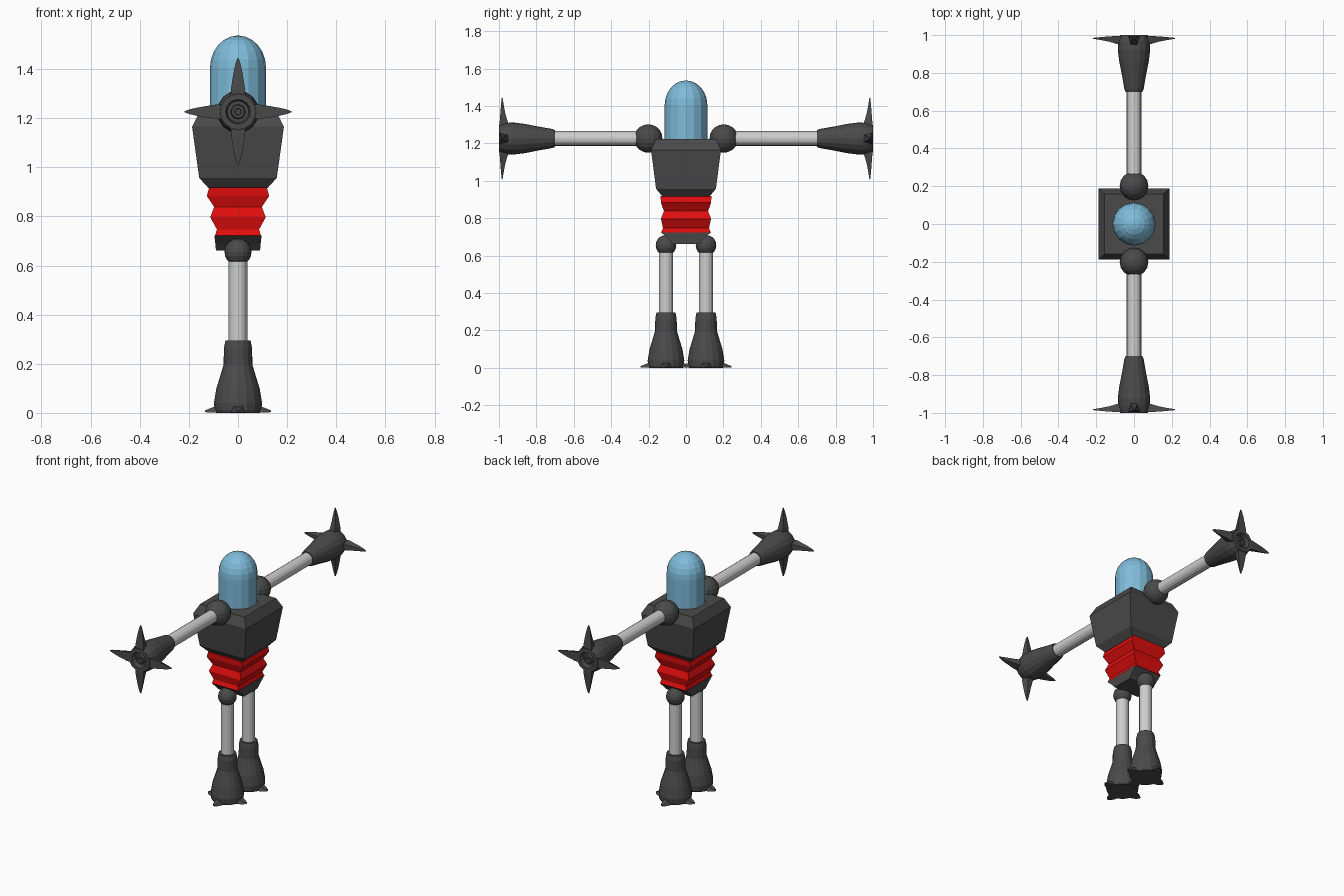
import bpy, bmesh, math
from mathutils import Matrix, Vector

if "Cube" in bpy.data.objects:
    bpy.data.objects.remove(bpy.data.objects["Cube"])


def material(name, rgb):
    m = bpy.data.materials.new(name)
    m.diffuse_color = (*rgb, 1)
    m.use_nodes = True
    m.node_tree.nodes["Principled BSDF"].inputs["Base Color"].default_value = m.diffuse_color
    return m


DARK = material("dark grey", (0.068, 0.068, 0.068))
STEEL = material("light grey", (0.62, 0.62, 0.62))
RED = material("red", (0.75, 0.004, 0.004))
BLUE = material("sky blue", (0.21, 0.5, 0.7))


def finish(bm, name, mat, matrix=Matrix()):
    bmesh.ops.remove_doubles(bm, verts=bm.verts, dist=1e-5)
    bmesh.ops.recalc_face_normals(bm, faces=bm.faces)
    me = bpy.data.meshes.new(name)
    bm.to_mesh(me)
    bm.free()
    me.materials.append(mat)
    ob = bpy.data.objects.new(name, me)
    ob.matrix_world = matrix
    bpy.context.collection.objects.link(ob)
    return ob


def skin(bm, rings):
    """Join successive rings of points and cap both ends."""
    loops = [[bm.verts.new(p) for p in ring] for ring in rings]
    n = len(loops[0])
    for a, b in zip(loops, loops[1:]):
        for i in range(n):
            j = (i + 1) % n
            bm.faces.new((a[i], a[j], b[j], b[i]))
    bm.faces.new(loops[0])
    bm.faces.new(loops[-1])


def lathe(name, profile, mat, matrix=Matrix(), n=16):
    """Revolve (radius, height) points about local z."""
    bm = bmesh.new()
    skin(bm, [[(r * math.cos(2 * math.pi * i / n), r * math.sin(2 * math.pi * i / n), h)
               for i in range(n)] for r, h in profile])
    return finish(bm, name, mat, matrix)


def box_loft(name, sections, mat):
    """Stack rectangles given as (z, half x, half y)."""
    bm = bmesh.new()
    skin(bm, [[(x, y, z), (-x, y, z), (-x, -y, z), (x, -y, z)] for z, x, y in sections])
    return finish(bm, name, mat)


def ball(name, r, loc):
    bm = bmesh.new()
    bmesh.ops.create_uvsphere(bm, u_segments=16, v_segments=10, radius=r)
    return finish(bm, name, DARK, Matrix.Translation(loc))


def blades(name, sections, matrix):
    """Four tapering fins; sections are (radius, half width, low, high)."""
    bm = bmesh.new()
    for k in range(4):
        rot = Matrix.Rotation(k * math.pi / 2, 3, 'Z')
        skin(bm, [[rot @ Vector(p) for p in
                   ((r, -w, hi), (r, w, hi), (r, w * 0.6, lo), (r, -w * 0.6, lo))]
                  for r, w, lo, hi in sections])
    return finish(bm, name, DARK, matrix)


# Domed head
dome = [(0.114, 1.2)] + [(0.114 * math.cos(a), 1.406 + 0.13 * math.sin(a))
                         for a in [math.pi / 2 * i / 6 for i in range(6)]] + [(0.004, 1.536)]
lathe("domed_head", dome, BLUE)

# Torso, pleated waist, pelvis
box_loft("torso", [(0.915, 0.12, 0.125), (0.957, 0.158, 0.16),
                   (1.165, 0.187, 0.187), (1.223, 0.157, 0.16)], DARK)
box_loft("waist_bellows", [(0.722, 0.093, 0.133), (0.747, 0.086, 0.123), (0.797, 0.113, 0.134),
                           (0.838, 0.097, 0.118), (0.883, 0.127, 0.134), (0.918, 0.117, 0.136)], RED)
box_loft("pelvis", [(0.662, 0.09, 0.07), (0.685, 0.092, 0.09), (0.723, 0.096, 0.131)], DARK)

# Limb profiles, measured along the limb towards its end
hand = [(0.045, 0.7), (0.051, 0.715), (0.064, 0.79), (0.078, 0.86), (0.086, 0.925), (0.083, 0.965),
        (0.073, 1.0), (0.05, 1.0), (0.044, 0.97), (0.03, 0.97), (0.026, 0.99),
        (0.014, 0.99), (0.012, 0.975)]
foot = [(0.051, -0.295), (0.057, -0.265), (0.059, -0.195), (0.074, -0.145), (0.088, -0.1),
        (0.098, -0.04), (0.095, -0.01), (0.09, 0)]
hand_fins = [(0.055, 0.03, 0.945, 0.996), (0.09, 0.029, 0.953, 0.996), (0.13, 0.023, 0.965, 0.993),
             (0.17, 0.016, 0.973, 0.99), (0.2, 0.009, 0.978, 0.987), (0.218, 0.002, 0.981, 0.985)]
foot_fins = [(0.07, 0.032, -0.03, -0.001), (0.1, 0.028, -0.024, -0.001),
             (0.12, 0.02, -0.016, -0.002), (0.135, 0.006, -0.01, -0.003)]

for side, s in (("left", 1), ("right", -1)):
    # Arm with finned hand
    arm = Matrix.Translation((0, 0, 1.226)) @ Matrix.Rotation(-s * math.pi / 2, 4, 'X')
    ball(side + "_shoulder", 0.076, (0, s * 0.202, 1.226))
    lathe(side + "_arm", [(0.039, 0.2), (0.039, 0.72)], STEEL, arm)
    lathe(side + "_hand", hand, DARK, arm)
    blades(side + "_hand_fins", hand_fins, arm)
    # Leg with clawed foot
    leg = Matrix.Translation((0, s * 0.107, 0)) @ Matrix.Rotation(math.pi, 4, 'X')
    ball(side + "_hip", 0.055, (0, s * 0.107, 0.655))
    lathe(side + "_leg", [(0.038, -0.65), (0.038, -0.27)], STEEL, leg)
    lathe(side + "_foot", foot, DARK, leg)
    blades(side + "_foot_claws", foot_fins, leg)
